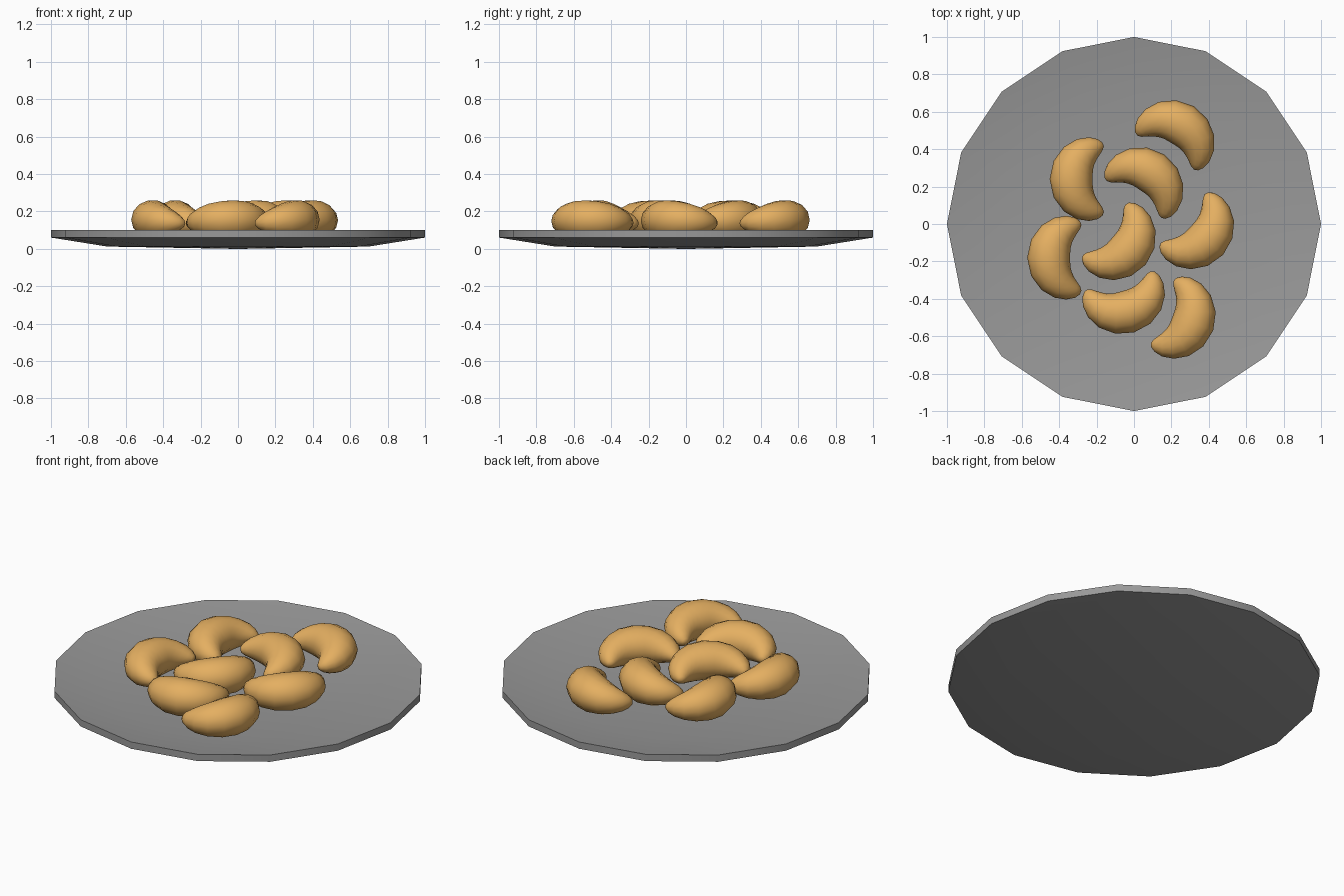
import bpy, bmesh, math
from mathutils import Vector

cube = bpy.data.objects.get("Cube")
if cube:
    bpy.data.objects.remove(cube, do_unlink=True)


def make_material(name, rgb):
    mat = bpy.data.materials.new(name)
    mat.use_nodes = True
    mat.diffuse_color = (*rgb, 1)
    mat.node_tree.nodes["Principled BSDF"].inputs["Base Color"].default_value = (*rgb, 1)
    return mat


def finish(name, bm, mat, angle):
    bmesh.ops.recalc_face_normals(bm, faces=bm.faces)
    mesh = bpy.data.meshes.new(name)
    bm.to_mesh(mesh)
    bm.free()
    mesh.materials.append(mat)
    obj = bpy.data.objects.new(name, mesh)
    bpy.context.collection.objects.link(obj)
    bpy.ops.object.select_all(action='DESELECT')
    obj.select_set(True)
    bpy.context.view_layer.objects.active = obj
    bpy.ops.object.shade_smooth_by_angle(angle=math.radians(angle))
    return obj


def loft(bm, rings):
    """Skin a list of equal-length closed rings and return the rows of verts."""
    rows = [[bm.verts.new(p) for p in ring] for ring in rings]
    for a, b in zip(rows, rows[1:]):
        n = len(a)
        for i in range(n):
            bm.faces.new((a[i], a[(i + 1) % n], b[(i + 1) % n], b[i]))
    return rows


grey = make_material("plate grey", (0.32, 0.32, 0.32))
tan = make_material("nut tan", (0.78, 0.43, 0.12))

# Shallow sixteen-sided dish
SIDES = 16
profile = [(0.04, 0), (0.7, 0.012), (1, 0.06), (1, 0.1), (0.7, 0.052), (0.04, 0.04)]
bm = bmesh.new()
rows = loft(bm, [[(r * math.cos(math.tau * i / SIDES), r * math.sin(math.tau * i / SIDES), z)
                  for i in range(SIDES)] for r, z in profile])
bm.faces.new(rows[0])
bm.faces.new(rows[-1])
finish("plate", bm, grey, 30)


# Curved nut: a tapering tube swept along an arc
def add_nut(name, x, y, heading):
    arc_radius, half_angle, width, height = 0.176, math.radians(80), 0.115, 0.105
    steps, sides = 14, 14
    rings, tips = [], []
    for s in range(steps + 1):
        # Cosine spacing packs rings toward the rounded ends
        t = -math.cos(math.pi * s / steps)
        swing = math.radians(heading) + t * half_angle * 1.12
        out = Vector((math.cos(swing), math.sin(swing), 0))
        centre = Vector((x, y, 0.156 - 0.02 * t * t)) + out * arc_radius
        if s in (0, steps):
            tips.append(centre)
            continue
        taper = (1 - t * t) ** 0.5 * (1 - 0.22 * t * t)
        rings.append([centre
                      + out * (width * taper * math.cos(math.tau * i / sides))
                      + Vector((0, 0, height * taper * math.sin(math.tau * i / sides)))
                      for i in range(sides)])
    bm = bmesh.new()
    rows = loft(bm, rings)
    for tip, row in zip(tips, (rows[0], rows[-1])):
        v = bm.verts.new(tip)
        for i in range(sides):
            bm.faces.new((v, row[i], row[(i + 1) % sides]))
    finish(name, bm, tan, 60)


# Arc centre x, y and the direction the bulge faces, in degrees
nuts = [
    (0.17, 0.38, 59), (0.00, 0.13, 56), (-0.16, 0.24, 180), (-0.28, -0.18, 180),
    (-0.16, -0.03, -40), (0.26, 0.03, -42), (-0.08, -0.30, -74), (0.15, -0.47, -20),
]
for number, (x, y, heading) in enumerate(nuts, 1):
    add_nut(f"nut_{number}", x, y, heading)
